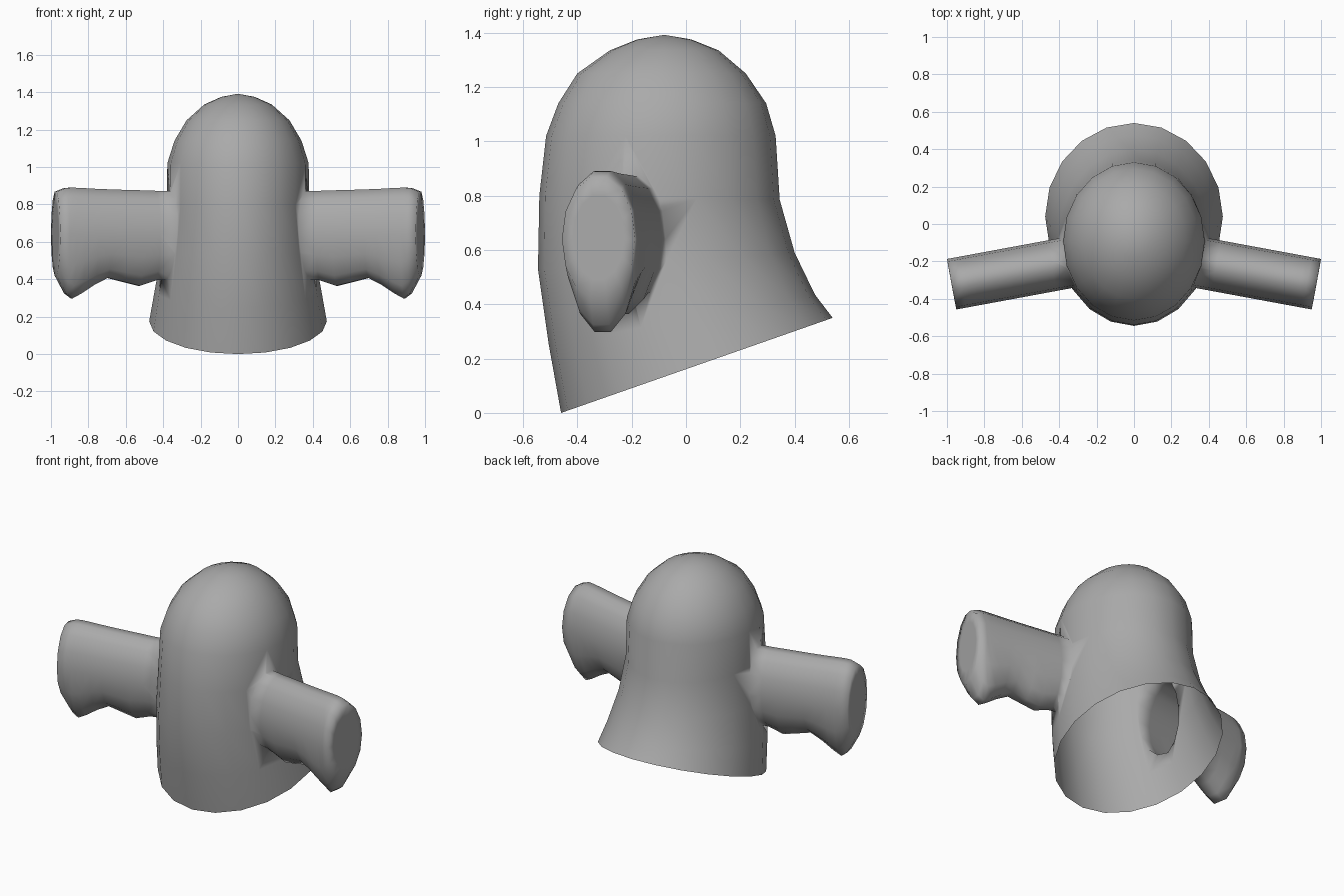
import bpy, bmesh, math

if "Cube" in bpy.data.objects:
    bpy.data.objects.remove(bpy.data.objects["Cube"])

grey = bpy.data.materials.new("mid grey")
grey.diffuse_color = (0.4, 0.4, 0.4, 1)
grey.use_nodes = True
grey.node_tree.nodes["Principled BSDF"].inputs["Base Color"].default_value = grey.diffuse_color


def loft(name, rings):
    """Closed skin through a list of rings with equal point counts."""
    bm = bmesh.new()
    loops = [[bm.verts.new(p) for p in ring] for ring in rings]
    n = len(loops[0])
    for a, b in zip(loops, loops[1:]):
        for i in range(n):
            j = (i + 1) % n
            bm.faces.new((a[i], a[j], b[j], b[i]))
    bm.faces.new(loops[0])
    bm.faces.new(loops[-1])
    bmesh.ops.remove_doubles(bm, verts=bm.verts, dist=0.002)
    bmesh.ops.recalc_face_normals(bm, faces=bm.faces)
    mesh = bpy.data.meshes.new(name)
    bm.to_mesh(mesh)
    bm.free()
    mesh.materials.append(grey)
    obj = bpy.data.objects.new(name, mesh)
    bpy.context.collection.objects.link(obj)
    return obj


# Hooded body: front y, front z, back y, back z, half width
BODY = [
    (-0.46, 0.0, 0.54, 0.35, 0.475),
    (-0.505, 0.25, 0.475, 0.435, 0.445),
    (-0.545, 0.53, 0.40, 0.59, 0.405),
    (-0.54, 0.80, 0.345, 0.785, 0.38),
    (-0.515, 1.02, 0.33, 1.02, 0.378),
    (-0.47, 1.14, 0.295, 1.14, 0.34),
    (-0.40, 1.25, 0.22, 1.25, 0.275),
    (-0.28, 1.335, 0.12, 1.335, 0.18),
    (-0.18, 1.375, 0.02, 1.375, 0.09),
    (-0.0805, 1.392, -0.0795, 1.392, 0.0005),
]


def body_ring(yf, zf, yb, zb, half, n=20):
    pts = []
    for i in range(n):
        a = 2 * math.pi * i / n
        t = (1 + math.cos(a)) / 2
        pts.append((half * math.sin(a), yf + (yb - yf) * t, zf + (zb - zf) * t))
    return pts


# Sleeve: x along the arm, lowest z, highest z, relative thickness
ARM = [
    (0.20, 0.40, 0.872, 1), (0.44, 0.395, 0.873, 1), (0.53, 0.365, 0.876, 1),
    (0.61, 0.385, 0.878, 1), (0.70, 0.408, 0.881, 1), (0.77, 0.372, 0.884, 1),
    (0.84, 0.325, 0.888, 1), (0.89, 0.298, 0.89, 1), (0.925, 0.325, 0.888, 1),
    (0.975, 0.42, 0.868, 1), (0.9755, 0.49, 0.80, 0.7),
]
SLOPE = 0.185
MID = 0.64
TIP = math.cos(math.pi / 14)  # lets the 14-sided section reach full height


def arm_ring(x, low, high, thick, side, n=14):
    yc = -0.322 + SLOPE * (0.975 - x)
    pts = []
    for i in range(n):
        a = 2 * math.pi * i / n
        w, s = 0.135 * thick * math.cos(a), math.sin(a) / TIP
        z = MID + s * ((high - MID) if s > 0 else (MID - low))
        pts.append((side * (x + w * SLOPE), yc + w, z))
    return pts


body = loft("hooded_body", [body_ring(*r) for r in BODY])

# Join both sleeves into one skin with the body
for side, label in ((1, "right"), (-1, "left")):
    arm = loft(label + "_sleeve", [arm_ring(*r, side) for r in ARM])
    mod = body.modifiers.new("join", 'BOOLEAN')
    mod.operation = 'UNION'
    mod.solver = 'EXACT'
    mod.object = arm
    bpy.context.view_layer.objects.active = body
    bpy.ops.object.modifier_apply(modifier=mod.name)
    bpy.data.objects.remove(arm)

# Open the slanted hem
bm = bmesh.new()
bm.from_mesh(body.data)
hem = [f for f in bm.faces
       if all(abs(v.co.z - 0.35 * (v.co.y + 0.46)) < 0.003 for v in f.verts)]
bmesh.ops.delete(bm, geom=hem, context='FACES')
bm.to_mesh(body.data)
bm.free()

# Soft shading all over, including the sleeve ends and joints
bpy.ops.object.select_all(action='DESELECT')
body.select_set(True)
bpy.context.view_layer.objects.active = body
bpy.ops.object.shade_smooth_by_angle(angle=math.radians(120))
